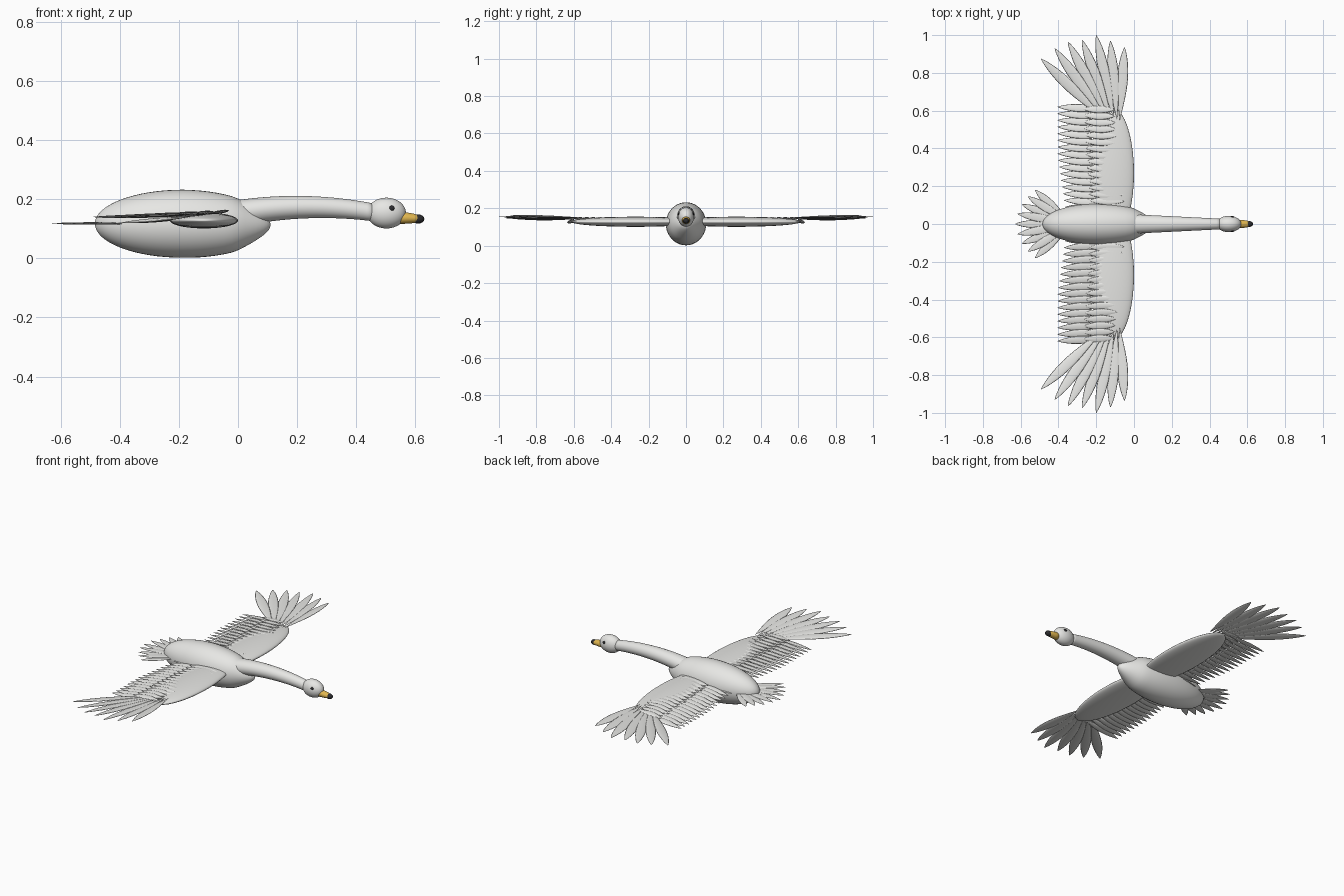
import bpy, bmesh, math
from mathutils import Vector, Matrix

cube = bpy.data.objects.get("Cube")
if cube:
    bpy.data.objects.remove(cube)


def material(name, rgb):
    m = bpy.data.materials.new(name)
    m.use_nodes = True
    m.diffuse_color = (*rgb, 1)
    m.node_tree.nodes["Principled BSDF"].inputs["Base Color"].default_value = (*rgb, 1)
    return m


WHITE = material("plumage white", (0.8, 0.8, 0.78))
YELLOW = material("bill yellow", (0.75, 0.47, 0.08))
BLACK = material("soft black", (0.025, 0.025, 0.028))


def finish(name, bm, mat):
    bmesh.ops.recalc_face_normals(bm, faces=bm.faces[:])
    for f in bm.faces:
        f.smooth = True
    mesh = bpy.data.meshes.new(name)
    bm.to_mesh(mesh)
    bm.free()
    mesh.materials.append(mat)
    ob = bpy.data.objects.new(name, mesh)
    bpy.context.collection.objects.link(ob)
    return ob


def loft(bm, stations, sides=32, matrix=Matrix()):
    """Skin elliptical rings along x; each station is (x, z, half width, half height)."""
    rings = []
    for x, z, ry, rz in stations:
        angles = [math.tau * i / sides for i in range(sides)]
        rings.append([bm.verts.new(matrix @ Vector((x, ry * math.cos(a), z + rz * math.sin(a))))
                      for a in angles])
    for a, b in zip(rings, rings[1:]):
        for i in range(sides):
            j = (i + 1) % sides
            bm.faces.new((a[i], a[j], b[j], b[i]))
    bm.faces.new(rings[0])
    bm.faces.new(rings[-1])


def ellipsoid(name, centre, radii, mat):
    bm = bmesh.new()
    place = Matrix.Translation(centre) @ Matrix.Diagonal((*radii, 1))
    bmesh.ops.create_uvsphere(bm, u_segments=40, v_segments=24, radius=1, matrix=place)
    return finish(name, bm, mat)


def feather(bm, base, tip, width, thick=0.005, roll=0.0, peak=1.0):
    """Flat spindle from base to tip; peak above 1 moves the widest part to the tip."""
    base, tip = Vector(base), Vector(tip)
    d = (tip - base).normalized()
    side = Vector((0, 0, 1)).cross(d).normalized()
    up = d.cross(side)
    frame = Matrix((d, side, up)).transposed().to_4x4()
    place = Matrix.Translation(base) @ frame @ Matrix.Rotation(roll, 4, "X")
    length, n = (tip - base).length, 16
    stations = []
    for i in range(n + 1):
        t = (1 - math.cos(math.pi * i / n)) / 2
        r = max(math.sin(math.pi * t ** peak) ** 0.75 if 0 < i < n else 0, 0.02)
        stations.append((t * length, 0, width * r, thick * r))
    loft(bm, stations, 12, place)


# Body: rounded rump, tapered breast
bm = bmesh.new()
body = []
for i in range(33):
    u = -math.cos(math.pi * i / 32)
    r = max(math.sqrt(max(1 - u * u, 0)), 0.01)
    if u > 0.6:
        r *= 1 - 0.28 * (u - 0.6) / 0.4
    body.append((-0.187 + 0.297 * u, 0.117 - 0.004 * max(u, 0), 0.108 * r, 0.115 * r))
loft(bm, body, 40)
finish("body", bm, WHITE)

# Neck: gentle arch, thinning towards the head
bm = bmesh.new()
neck = []
for i in range(21):
    t = i / 20
    x = -0.02 + 0.48 * t
    z = 0.148 + 0.007 * t + 0.085 * t * (1 - t)
    neck.append((x, z, 0.052 - 0.024 * t, 0.046 - 0.016 * t))
loft(bm, neck, 32)
finish("neck", bm, WHITE)

# Head, eyes and bill
ellipsoid("head", (0.502, 0, 0.153), (0.066, 0.043, 0.052), WHITE)
for s, label in ((1, "left"), (-1, "right")):
    ellipsoid(label + "_eye", (0.52, s * 0.037, 0.169), (0.009, 0.006, 0.009), BLACK)
bm = bmesh.new()
loft(bm, [(0.535, 0.137, 0.023, 0.021), (0.57, 0.136, 0.021, 0.019),
          (0.595, 0.135, 0.019, 0.016), (0.61, 0.134, 0.015, 0.012), (0.618, 0.134, 0.006, 0.005)], 24)
finish("bill", bm, YELLOW)
ellipsoid("bill_tip", (0.609, 0, 0.133), (0.021, 0.016, 0.0155), BLACK)

# Tail fan
bm = bmesh.new()
for i in range(9):
    k = i / 4 - 1
    a = k * math.radians(46)
    reach = 0.28 - 0.03 * abs(k)
    z = 0.117 + 0.002 * (i % 2)
    feather(bm, (-0.35, 0.02 * k, z), (-0.35 - reach * math.cos(a), reach * math.sin(a), z),
            0.022, 0.003, peak=1.3)
finish("tail_feathers", bm, WHITE)

# Wings
for s, label in ((1, "left"), (-1, "right")):
    ellipsoid(label + "_wing_arm", (-0.115, s * 0.27, 0.128), (0.115, 0.345, 0.027), WHITE)

    # Long trailing feathers
    bm = bmesh.new()
    for i in range(16):
        t = i / 15
        y = 0.09 + 0.53 * t
        feather(bm, (-0.14 - 0.03 * t, s * (y - 0.012), 0.14),
                (-0.365 - 0.04 * min(1, t * 2), s * y, 0.119), 0.021, 0.005, s * 0.15)
    finish(label + "_secondary_feathers", bm, WHITE)

    # Short covering feathers
    bm = bmesh.new()
    for i in range(16):
        t = i / 15
        y = 0.09 + 0.52 * t
        feather(bm, (-0.05 - 0.055 * t, s * (y - 0.005), 0.15),
                (-0.235 - 0.035 * t, s * y, 0.142), 0.021, 0.006, s * 0.15)
    finish(label + "_covert_feathers", bm, WHITE)

    # Wing tip fan, front to back
    bm = bmesh.new()
    tips = [(-0.05, 0.935), (-0.125, 0.97), (-0.2, 1.0), (-0.275, 0.975),
            (-0.35, 0.965), (-0.42, 0.93), (-0.492, 0.875)]
    for i, (x, y) in enumerate(tips):
        k = i / 6
        feather(bm, (-0.075 - 0.09 * k, s * (0.55 + 0.01 * k), 0.15 - 0.006 * k),
                (x, s * y, 0.162 - 0.022 * k), 0.029, 0.005, s * -0.12, 1.3)
    finish(label + "_primary_feathers", bm, WHITE)
